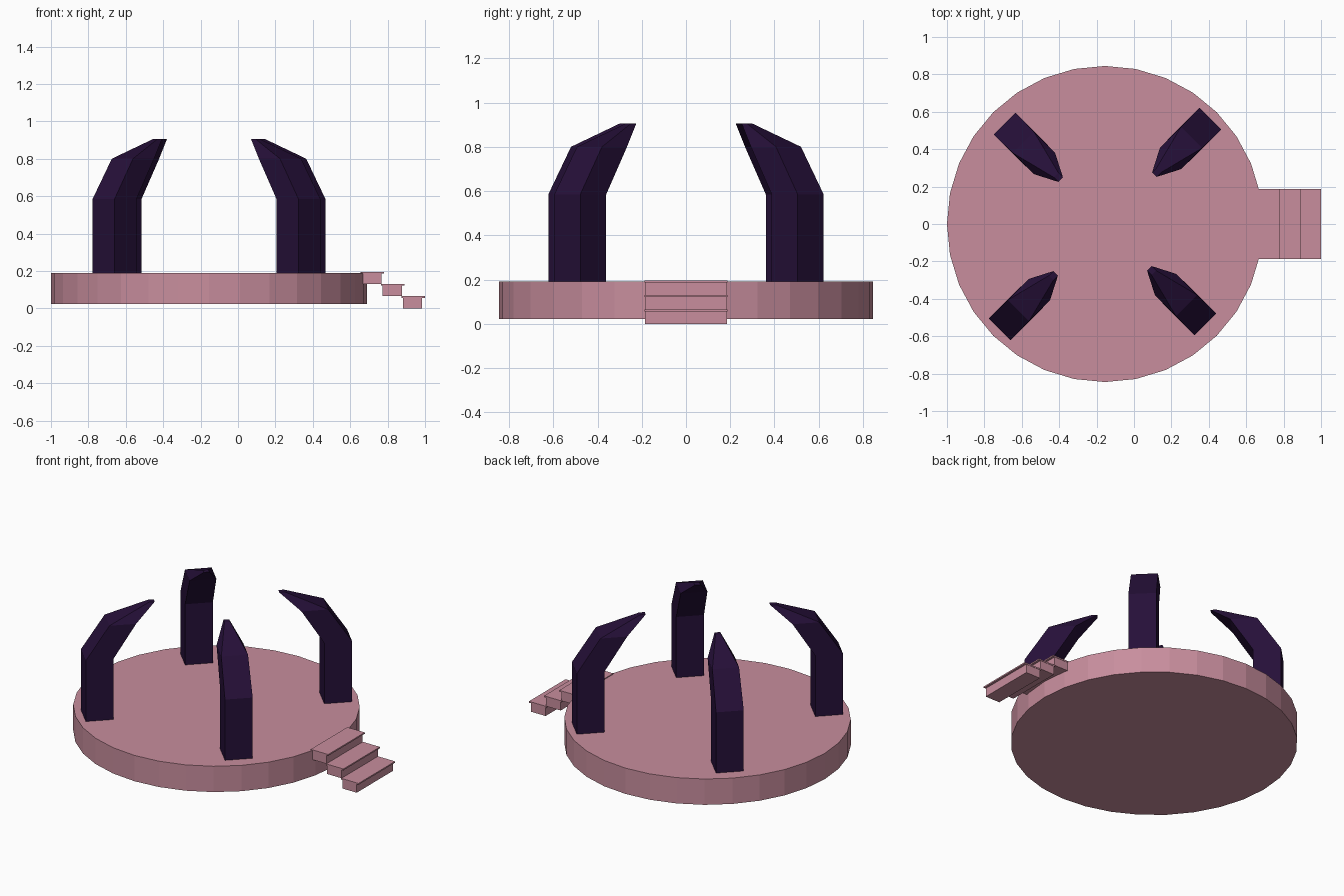
import bpy, bmesh
from math import cos, sin, radians
from mathutils import Vector

if "Cube" in bpy.data.objects:
    bpy.data.objects.remove(bpy.data.objects["Cube"])

CX = -0.155  # centre of the round platform


def material(name, color):
    m = bpy.data.materials.new(name)
    m.diffuse_color = color
    m.use_nodes = True
    m.node_tree.nodes["Principled BSDF"].inputs["Base Color"].default_value = m.diffuse_color
    return m


pink = material("pink_stone", (0.58, 0.27, 0.34, 1))
purple = material("dark_purple", (0.019, 0.005, 0.04, 1))


def finish(name, bm, mat):
    bmesh.ops.recalc_face_normals(bm, faces=bm.faces)
    me = bpy.data.meshes.new(name)
    bm.to_mesh(me)
    bm.free()
    me.materials.append(mat)
    ob = bpy.data.objects.new(name, me)
    bpy.context.collection.objects.link(ob)
    return ob


def box(name, x, y, z, mat):
    bm = bmesh.new()
    bmesh.ops.create_cube(bm, size=1)
    for v in bm.verts:
        v.co = Vector((a + (b - a) * (c + 0.5) for (a, b), c in zip((x, y, z), v.co)))
    return finish(name, bm, mat)


# Round platform
bpy.ops.mesh.primitive_cylinder_add(vertices=32, radius=0.845, depth=0.168,
                                    location=(CX, 0, 0.106))
platform = bpy.context.object
platform.name = "platform"
platform.data.materials.append(pink)

# Claw pillars: rings of (inner radius, outer radius, width, height)
RINGS = [(0.631, 0.797, 0.166, 0.185), (0.631, 0.797, 0.166, 0.585),
         (0.495, 0.655, 0.16, 0.80), (0.373, 0.407, 0.034, 0.905)]


def pillar(name, angle, shift):
    bm = bmesh.new()
    out = Vector((cos(angle), sin(angle), 0))
    side = Vector((-sin(angle), cos(angle), 0))
    loops = []
    for ri, ro, w, z in RINGS:
        corners = [(ri, -w / 2), (ro, -w / 2), (ro, w / 2), (ri, w / 2)]
        loops.append([bm.verts.new(Vector((CX, 0, z)) + out * (r + shift) + side * s)
                      for r, s in corners])
    for a, b in zip(loops, loops[1:]):
        for i in range(4):
            j = (i + 1) % 4
            bm.faces.new((a[i], a[j], b[j], b[i]))
    bm.faces.new(loops[0])
    bm.faces.new(loops[-1])
    finish(name, bm, purple)


for i, place in enumerate(("back_right", "back_left", "front_left", "front_right")):
    pillar(f"claw_pillar_{place}", radians(45 + 90 * i), -0.038 * (i % 2))

# Steps: a block with a thin overhanging tread on each
for i in range(3):
    x, z = 0.663 + 0.109 * i, 0.13 - 0.065 * i
    box(f"step_block_{i + 1}", (x, x + 0.104), (-0.186, 0.186), (z, z + 0.058), pink)
    box(f"step_tread_{i + 1}", (x - 0.008, x + 0.118), (-0.188, 0.188),
        (z + 0.056, z + 0.065), pink)
